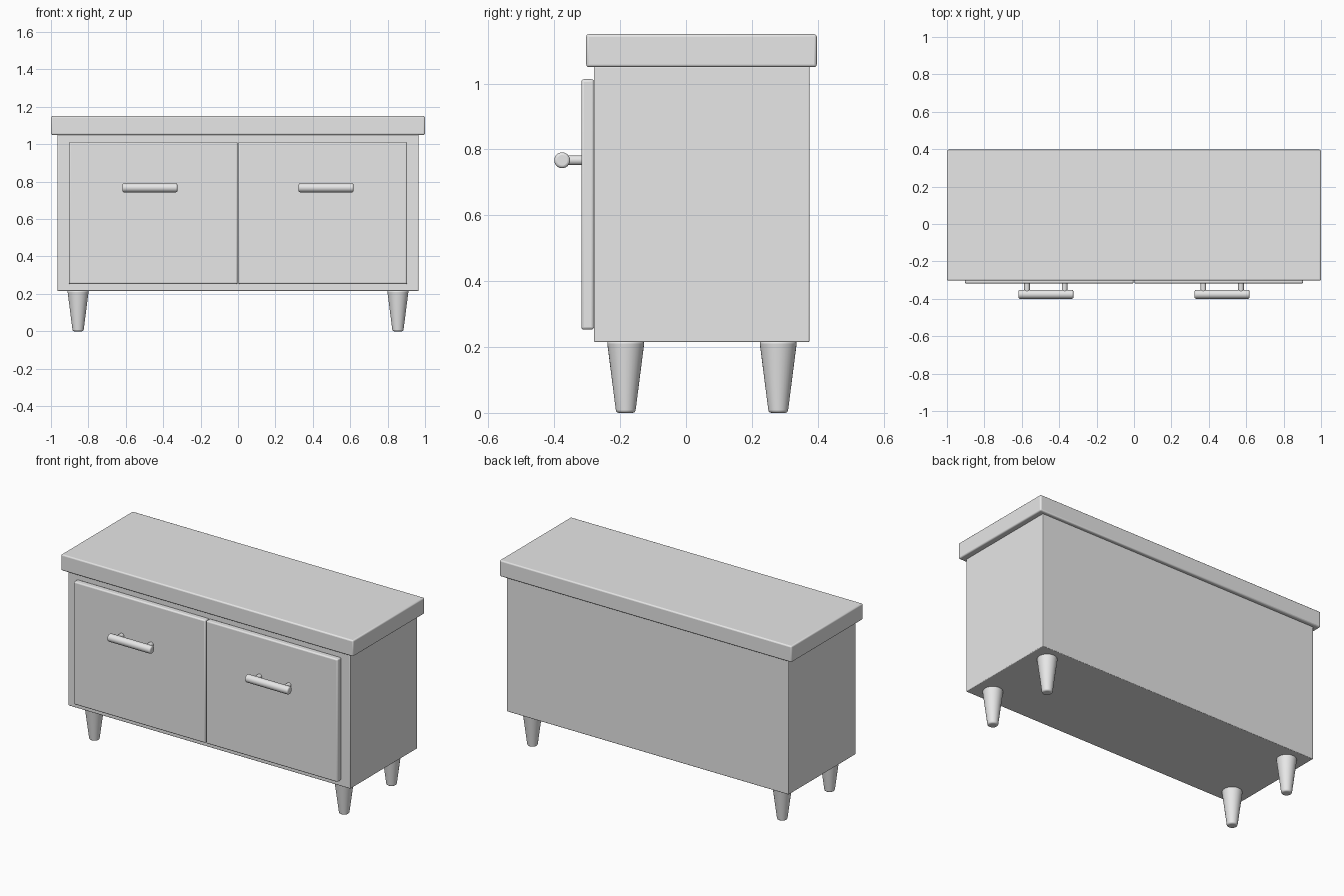
import bpy
import math

cube = bpy.data.objects.get("Cube")
if cube:
    bpy.data.objects.remove(cube, do_unlink=True)

grey = bpy.data.materials.new("plain grey")
grey.use_nodes = True
grey.diffuse_color = (0.8, 0.8, 0.8, 1)
grey.node_tree.nodes["Principled BSDF"].inputs["Base Color"].default_value = (0.8, 0.8, 0.8, 1)


def finish(name, bevel):
    """Name, colour, round the edges and smooth the active object."""
    ob = bpy.context.object
    ob.name = name
    ob.data.materials.append(grey)
    bpy.ops.object.transform_apply(location=False, rotation=True, scale=True)
    if bevel:
        mod = ob.modifiers.new("rounded edges", "BEVEL")
        mod.width = bevel
        mod.segments = 3
        mod.limit_method = "ANGLE"
        mod.angle_limit = math.radians(40)
    bpy.ops.object.shade_smooth_by_angle(angle=math.radians(35))
    return ob


def box(name, low, high, bevel):
    centre = [(a + b) / 2 for a, b in zip(low, high)]
    bpy.ops.mesh.primitive_cube_add(size=1, location=centre)
    bpy.context.object.scale = [b - a for a, b in zip(low, high)]
    return finish(name, bevel)


def rod(name, centre, r_low, r_high, length, rotation=(0, 0, 0), bevel=0):
    bpy.ops.mesh.primitive_cone_add(vertices=32, radius1=r_low, radius2=r_high,
                                    depth=length, location=centre, rotation=rotation)
    return finish(name, bevel)


# Carcass and overhanging top
box("cabinet_body", (-0.965, -0.28, 0.215), (0.965, 0.375, 1.052), 0.004)
box("table_top", (-1, -0.303, 1.05), (1, 0.397, 1.15), 0.008)

QUARTER = math.pi / 2
for side, s in (("left", 1), ("right", -1)):
    # Drawer front
    x1, x2 = sorted((s * 0.002, s * 0.904))
    box(side + "_drawer_front", (x1, -0.318, 0.253), (x2, -0.279, 1.013), 0.008)

    # Bar handle on two posts
    rod(side + "_handle_bar", (s * 0.471, -0.376, 0.767), 0.024, 0.024, 0.294,
        (0, QUARTER, 0), 0.008)
    for part, x in (("inner", 0.371), ("outer", 0.572)):
        rod(f"{side}_{part}_handle_post", (s * x, -0.344, 0.767), 0.015, 0.015, 0.064,
            (QUARTER, 0, 0))

    # Tapered legs
    for end, y in (("front", -0.183), ("back", 0.28)):
        rod(f"{side}_{end}_leg", (s * 0.855, y, 0.109), 0.029, 0.057, 0.218, bevel=0.008)
